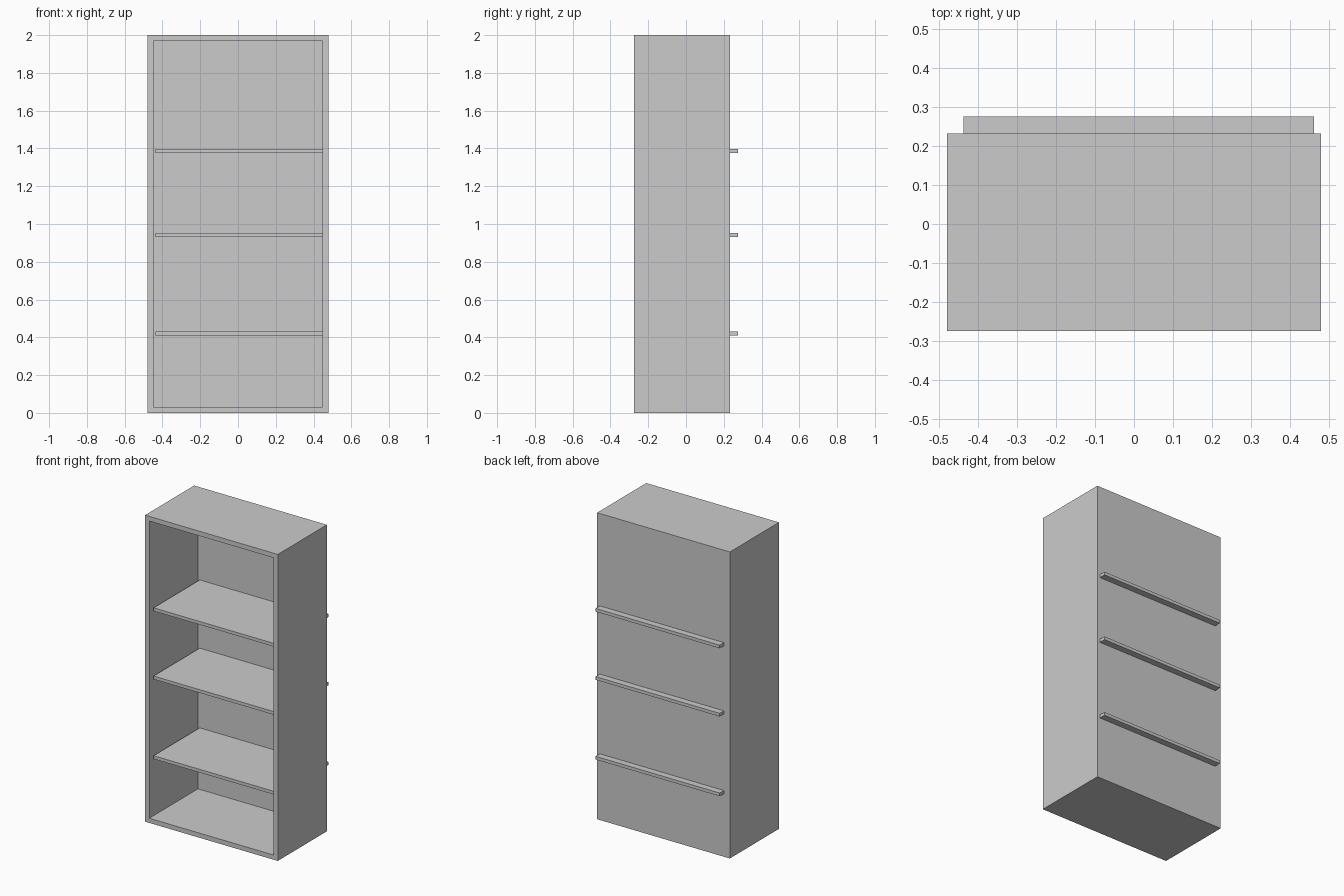
import bpy, bmesh
from mathutils import Vector

if "Cube" in bpy.data.objects:
    bpy.data.objects.remove(bpy.data.objects["Cube"])


def box(name, lo, hi):
    """Axis-aligned box between two corners."""
    lo, hi = Vector(lo), Vector(hi)
    bm = bmesh.new()
    bmesh.ops.create_cube(bm, size=1)
    bmesh.ops.scale(bm, vec=hi - lo, verts=bm.verts)
    bmesh.ops.translate(bm, vec=(lo + hi) / 2, verts=bm.verts)
    mesh = bpy.data.meshes.new(name)
    bm.to_mesh(mesh)
    bm.free()
    obj = bpy.data.objects.new(name, mesh)
    bpy.context.collection.objects.link(obj)
    return obj


HALF_W, FRONT, BACK, HEIGHT = 0.479, -0.274, 0.232, 2.0
WALL, BACK_PANEL = 0.043, 0.004

# Cabinet: front face inset to the wall thickness, then hollowed to a thin back
cabinet = box("cabinet", (-HALF_W, FRONT, 0), (HALF_W, BACK, HEIGHT))
bm = bmesh.new()
bm.from_mesh(cabinet.data)
bm.normal_update()
front = min(bm.faces, key=lambda f: f.calc_center_median().y)
bmesh.ops.inset_region(bm, faces=[front], thickness=WALL)
result = bmesh.ops.extrude_discrete_faces(bm, faces=[front])
bmesh.ops.translate(bm, vec=(0, BACK - BACK_PANEL - FRONT, 0),
                    verts=result["faces"][0].verts)
bmesh.ops.recalc_face_normals(bm, faces=bm.faces)
bm.to_mesh(cabinet.data)
bm.free()

# Shelves: run through the back panel and stick out behind it
for i, top in enumerate((0.432, 0.952, 1.397), 1):
    box(f"shelf_{i}", (-HALF_W + WALL, -0.248, top - 0.021), (0.46, 0.275, top))
